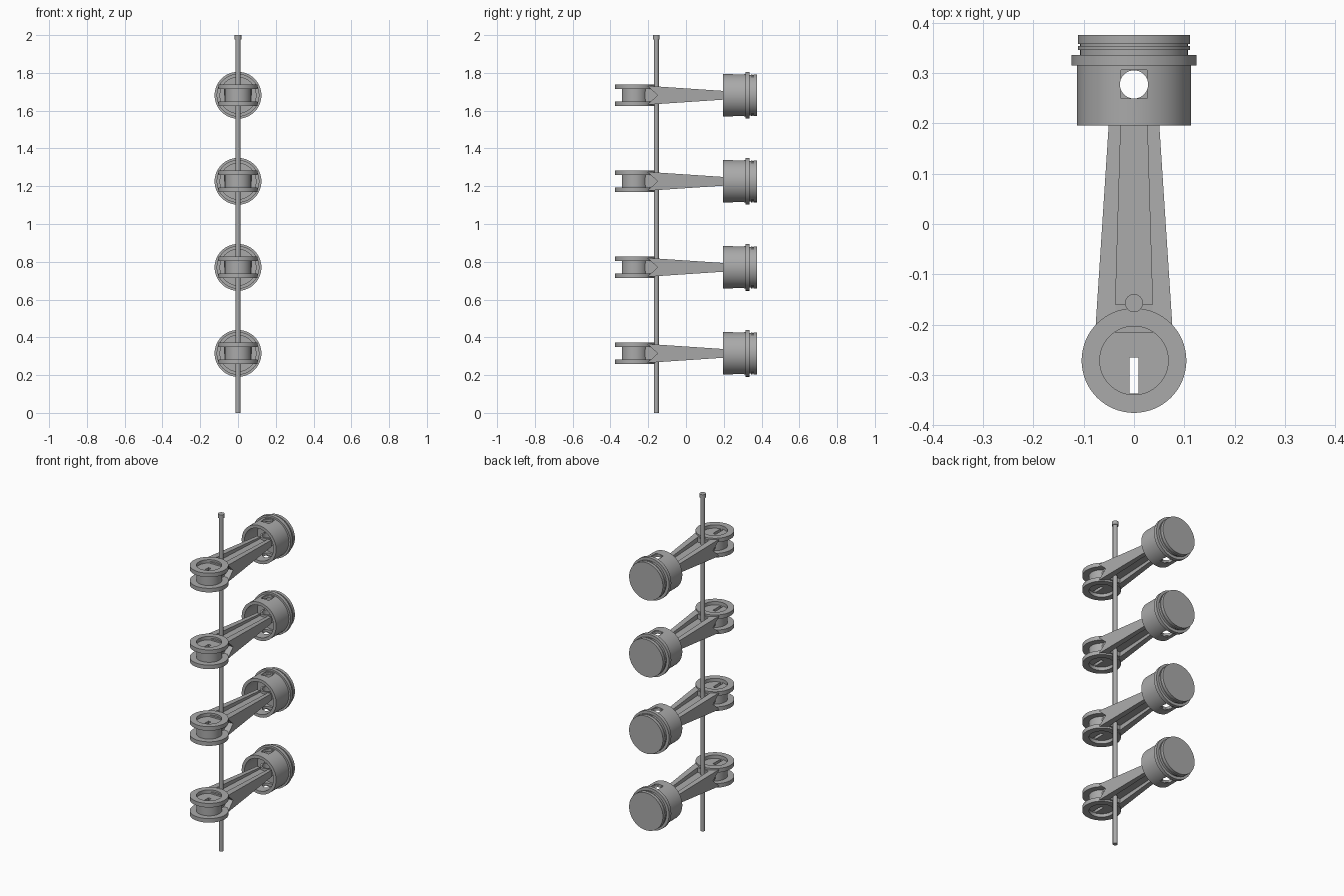
import bpy, bmesh, math
from mathutils import Matrix, Vector

cube = bpy.data.objects.get("Cube")
if cube:
    bpy.data.objects.remove(cube, do_unlink=True)

steel = bpy.data.materials.new("steel grey")
steel.use_nodes = True
steel.diffuse_color = (0.4, 0.4, 0.4, 1)
steel.node_tree.nodes["Principled BSDF"].inputs["Base Color"].default_value = (0.4, 0.4, 0.4, 1)

HEIGHTS = [0.315 + 0.4555 * i for i in range(4)]
BIG_END = -0.271
PIN = 0.277
SHAFT = -0.157


def make(name, bm):
    bmesh.ops.recalc_face_normals(bm, faces=bm.faces)
    mesh = bpy.data.meshes.new(name)
    bm.to_mesh(mesh)
    bm.free()
    mesh.materials.append(steel)
    obj = bpy.data.objects.new(name, mesh)
    bpy.context.collection.objects.link(obj)
    return obj


def lathe(name, profile, closed=True, steps=64, along_y=False, at=(0, 0, 0)):
    """Spin (radius, height) points around z, or around y."""
    bm = bmesh.new()
    verts = [bm.verts.new((r, 0, h)) for r, h in profile]
    edges = [bm.edges.new(p) for p in zip(verts, verts[1:])]
    if closed:
        edges.append(bm.edges.new((verts[-1], verts[0])))
    bmesh.ops.spin(bm, geom=verts + edges, cent=(0, 0, 0), axis=(0, 0, 1),
                   angle=math.tau, steps=steps, use_merge=True)
    bmesh.ops.remove_doubles(bm, verts=bm.verts, dist=1e-5)
    if along_y:
        bm.transform(Matrix.Rotation(-math.pi / 2, 4, 'X'))
    bm.transform(Matrix.Translation(at))
    return make(name, bm)


def rod(name, radius, half, at, steps=48):
    return lathe(name, [(0, -half), (radius, -half), (radius, half), (0, half)],
                 False, steps, at=at)


def prism(name, points, place, depth):
    """Extrude a 2D outline; place(u, v, w) gives the 3D position."""
    bm = bmesh.new()
    rows = [[bm.verts.new(place(u, v, w)) for u, v in points] for w in depth]
    bm.faces.new(rows[0])
    bm.faces.new(rows[1][::-1])
    for i in range(len(points)):
        j = (i + 1) % len(points)
        bm.faces.new((rows[0][i], rows[0][j], rows[1][j], rows[1][i]))
    return make(name, bm)


def box(name, x, y, z):
    return prism(name, [(x[0], y[0]), (x[1], y[0]), (x[1], y[1]), (x[0], y[1])],
                 lambda u, v, w: (u, v, w), z)


def cut(obj, cutters):
    for c in cutters:
        mod = obj.modifiers.new("cut", 'BOOLEAN')
        mod.operation, mod.solver, mod.object = 'DIFFERENCE', 'EXACT', c
    graph = bpy.context.evaluated_depsgraph_get()
    mesh = bpy.data.meshes.new_from_object(obj.evaluated_get(graph))
    obj.modifiers.clear()
    obj.data = mesh
    for c in cutters:
        bpy.data.objects.remove(c, do_unlink=True)


# Piston: hollow skirt, ring grooves, flat pockets and a pin bore
piston = lathe("piston", [
    (0, 0.375), (0.111, 0.375), (0.111, 0.357), (0.107, 0.357), (0.107, 0.353),
    (0.111, 0.353), (0.111, 0.345), (0.107, 0.345), (0.107, 0.336), (0.124, 0.336),
    (0.124, 0.315), (0.113, 0.315), (0.113, 0.196), (0.095, 0.196), (0.095, 0.318),
    (0, 0.318)], closed=False, along_y=True)
cut(piston, [rod("bore", 0.028, 0.3, (0, PIN, 0))]
    + [box("pocket", (-0.026, 0.026), (0.249, 0.306), (s * 0.106, s * 0.2)) for s in (-1, 1)])

# Connecting rod: tapered flanges either side of a thin web
def side_place(u, v, w):
    # Flange narrows towards the piston
    t = (u + 0.2) / 0.4
    outer, inner = 0.076 - 0.026 * t, 0.038 - 0.012 * t
    return (outer if w else inner, u, v)

flange_outline = [(-0.205, 0.05), (-0.15, 0), (-0.205, -0.05), (0.245, -0.02), (0.245, 0.02)]
flange_left = prism("flange_left", flange_outline, side_place, (0, 1))
flange_right = prism("flange_right", flange_outline,
                     lambda u, v, w: Vector(side_place(u, v, w)) * Vector((-1, 1, 1)), (0, 1))
web = prism("rod_web", [(-0.043, -0.22), (0.043, -0.22), (0.027, 0.245), (-0.027, 0.245)],
            lambda u, v, w: (u, v, w * (0.02 if v < 0 else 0.01)), (-1, 1))
heel = box("rod_heel", (-0.038, 0.038), (-0.215, -0.16), (-0.046, 0.046))

# Small end eye around the pin bore
eye = lathe("small_end_eye", [(0.03, -0.024), (0.041, -0.024), (0.041, 0.024), (0.03, 0.024)],
            at=(0, PIN, 0), steps=40)

# Big end: two flat rings and a slotted hub
rings = [lathe(n, [(0.068, s * 0.033), (0.104, s * 0.033), (0.104, s * 0.057), (0.068, s * 0.057)],
               at=(0, BIG_END, 0))
         for n, s in (("upper_ring", 1), ("lower_ring", -1))]
hub = rod("big_end_hub", 0.069, 0.037, (0, BIG_END, 0))
cut(hub, [box("slot", (-0.009, 0.009), (-0.337, -0.265), (-0.2, 0.2))])

# Repeat the whole set at each height
parts = [piston, flange_left, flange_right, web, heel, eye, hub] + rings
smooth = [piston, eye, hub] + rings
for part in parts:
    base = part.name
    for i, z in enumerate(HEIGHTS):
        obj = part if i == 0 else part.copy()
        if i:
            bpy.context.collection.objects.link(obj)
        obj.name = f"{base}_{i + 1}"
        obj.location.z = z

# Upright shaft with a small cap
shaft = rod("shaft", 0.0135, 0.995, (0, SHAFT, 0.995), 16)
cap = rod("shaft_cap", 0.018, 0.011, (0, SHAFT, 1.989), 16)

bpy.ops.object.select_all(action='DESELECT')
for obj in smooth + [shaft, cap]:
    obj.select_set(True)
bpy.context.view_layer.objects.active = shaft
bpy.ops.object.shade_smooth_by_angle(angle=math.radians(30))
